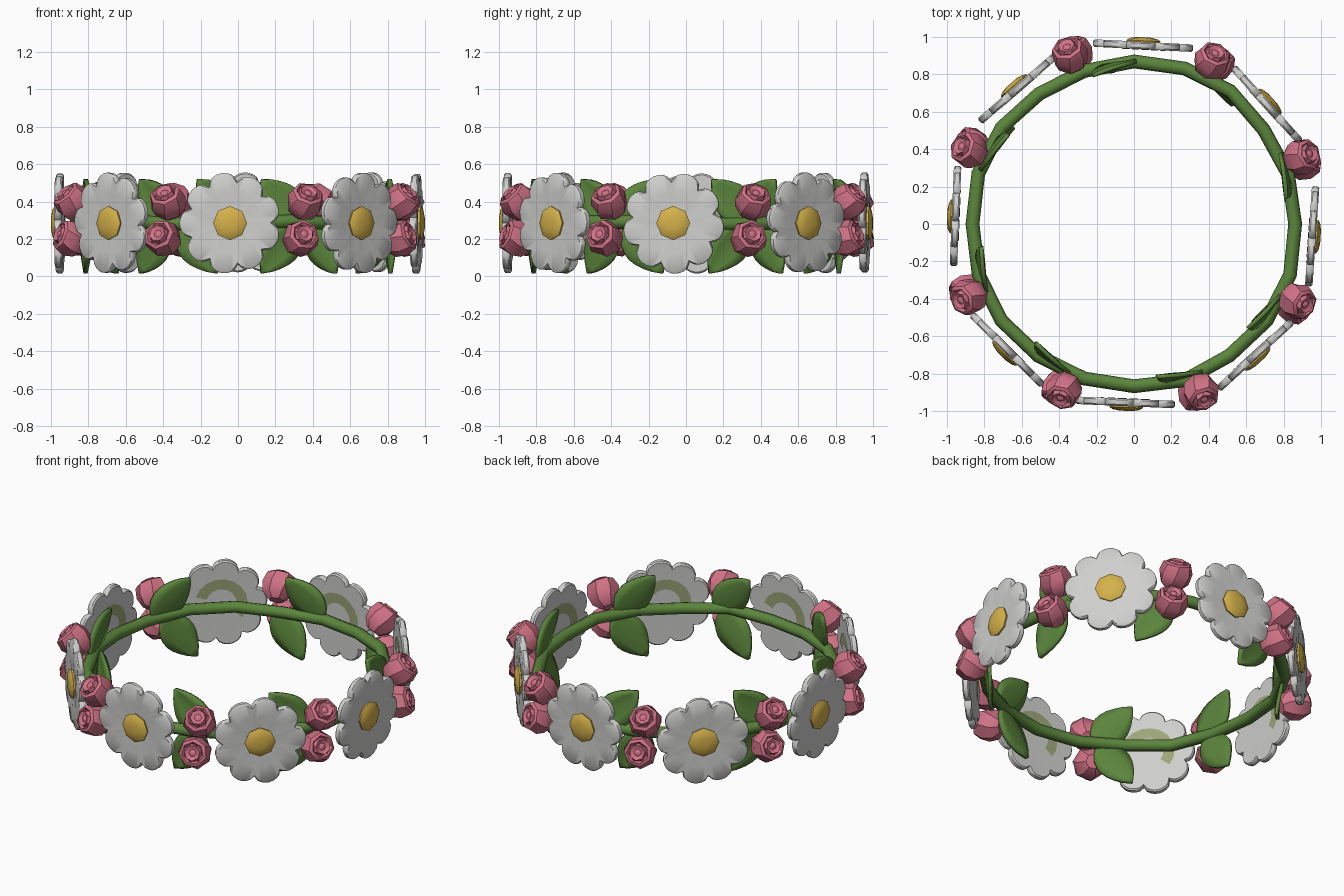
import bpy, bmesh, math, random
from math import sin, cos, pi, radians
from mathutils import Matrix, Vector

if "Cube" in bpy.data.objects:
    bpy.data.objects.remove(bpy.data.objects["Cube"])

random.seed(4)

def material(name, rgb):
    m = bpy.data.materials.new(name)
    m.diffuse_color = (*rgb, 1)
    m.use_nodes = True
    m.node_tree.nodes["Principled BSDF"].inputs["Base Color"].default_value = m.diffuse_color
    return m

WHITE = material("petal white", (0.62, 0.62, 0.61))
YELLOW = material("daisy yellow", (0.66, 0.44, 0.07))
PINK = material("rose pink", (0.64, 0.17, 0.24))
GREEN = material("leaf green", (0.105, 0.235, 0.045))
SAGE = material("sage patch", (0.33, 0.38, 0.19))
VZ = 0.282  # height of the vine

def make(name, rings, mat, closed=True, smooth=None, loop=False):
    """Skin a list of vertex rings into a mesh object."""
    bm = bmesh.new()
    vs = [[bm.verts.new(p) for p in r] for r in rings]
    n, m = len(vs), len(vs[0])
    for i in range(n if loop else n - 1):
        a, b = vs[i], vs[(i + 1) % n]
        for j in range(m if closed else m - 1):
            k = (j + 1) % m
            bm.faces.new((a[j], a[k], b[k], b[j]))
    if closed and not loop:
        bm.faces.new(vs[0][::-1])
        bm.faces.new(vs[-1])
    bmesh.ops.recalc_face_normals(bm, faces=bm.faces)
    me = bpy.data.meshes.new(name)
    bm.to_mesh(me)
    bm.free()
    me.materials.append(mat)
    ob = bpy.data.objects.new(name, me)
    bpy.context.collection.objects.link(ob)
    if smooth:
        bpy.context.view_layer.objects.active = ob
        bpy.ops.object.select_all(action='DESELECT')
        ob.select_set(True)
        bpy.ops.object.shade_smooth_by_angle(angle=radians(smooth))
    return ob

def frame(a, r, z):
    """Local x along the ring, local y up, local z outwards."""
    return Matrix(((-sin(a), 0, cos(a), r * cos(a)),
                   (cos(a), 0, sin(a), r * sin(a)),
                   (0, 1, 0, z), (0, 0, 0, 1)))

# vine ring, slightly irregular
rings = []
for i in range(20):
    a = 2 * pi * i / 20
    r = 0.868 + random.uniform(-0.012, 0.012)
    z = VZ + 0.005 + random.uniform(-0.01, 0.01)
    rings.append([((r + 0.037 * cos(t)) * cos(a), (r + 0.037 * cos(t)) * sin(a), z + 0.036 * sin(t))
                  for t in (2 * pi * k / 8 for k in range(8))])
make("vine", rings, GREEN, smooth=60, loop=True)

# daisies: scalloped disc, domed centre, thin patch on the back
def scallop(scale, z, phase):
    out = []
    for k in range(72):
        t = 2 * pi * k / 72
        lobe = abs(cos(4.5 * t)) ** 0.6
        r = scale * (0.225 + 0.046 * lobe)
        out.append((r * cos(t + phase), r * sin(t + phase), z))
    return out

def disc(r, z, n, twist=0.0):
    return [(r * cos(2 * pi * k / n + twist), r * sin(2 * pi * k / n + twist), z) for k in range(n)]

daisy_angles = [-92.5, -135, 177.6, 131, 87, 42, -4, -47.5]
for i, deg in enumerate(daisy_angles):
    m = frame(radians(deg), 0.955, VZ + 0.003)
    ph = random.uniform(0, 0.7)
    petals = make(f"daisy_petals_{i}", [scallop(0.5, -0.018, ph), scallop(0.97, -0.02, ph),
                  scallop(1, -0.012, ph), scallop(1, 0.012, ph), scallop(0.96, 0.02, ph),
                  scallop(0.6, 0.02, ph), scallop(0.3, 0.014, ph)], WHITE, smooth=40)
    petals.matrix_world = m
    centre = make(f"daisy_centre_{i}", [disc(0.085, 0.005, 8), disc(0.091, 0.026, 8),
                  disc(0.072, 0.038, 8), disc(0.035, 0.045, 8)], YELLOW, smooth=35)
    centre.matrix_world = m
    arc = [ph + k * pi / 9 for k in range(11)]
    patch = make(f"daisy_back_patch_{i}", [[(r * cos(t), r * sin(t), z) for t in arc]
                 for r, z in ((0.09, -0.0205), (0.155, -0.0225))], SAGE, closed=False)
    patch.matrix_world = m

# rose buds: twisted layers opening upwards and outwards
profile = [(0.045, -0.085, 0), (0.086, -0.045, 0), (0.1, 0.015, 0.15), (0.084, 0.07, 0.3),
           (0.066, 0.08, 0.4), (0.055, 0.066, 0.6), (0.046, 0.09, 0.9), (0.022, 0.078, 1.3),
           (0.006, 0.088, 1.5)]
rose_angles = [110, 63.7, 21, -26, -69, -113.7, -157, 155]
for i, deg in enumerate(rose_angles):
    for name, z, tilt, shift in (("upper", 0.392, 45, 0.8), ("lower", 0.2, 20, -0.8)):
        rose = make(f"rose_{name}_{i}", [disc(r, h, 7, t) for r, h, t in profile], PINK, smooth=35)
        rose.matrix_world = (frame(radians(deg + shift), 0.958, z)
                             @ Matrix.Rotation(-radians(tilt), 4, 'X')
                             @ Matrix.Rotation(random.uniform(0, 6), 4, 'Z'))

# leaves wrapped along the ring, leaning inwards towards the tip
def leaf(name, deg, side, tangential, run, rise):
    """side +1/-1 is up/down, tangential is +1/-1 along the ring."""
    a0 = radians(deg)
    d = Vector((tangential * run, side * rise))
    n = Vector((-d.y, d.x)).normalized()
    rows = []
    for k in range(9):
        s = k / 8
        w = 0.004 + 0.1 * sin(pi * s ** 0.85) ** 0.85
        row = []
        for u in (-1, -0.5, 0, 0.5, 1):
            p = d * s + n * (w * u)
            r = 0.875 - 0.05 * s - 0.012 * sin(pi * s) + 0.018 * abs(u) * sin(pi * s)
            a = a0 + p.x / 0.86
            z = min(max(VZ + p.y, 0.009), 0.54)
            row.append((r * cos(a), r * sin(a), z))
        rows.append(row)
    ob = make(name, rows, GREEN, closed=False, smooth=45)
    mod = ob.modifiers.new("thickness", 'SOLIDIFY')
    mod.thickness = 0.022
    mod.offset = 0

upper = [(90, 1), None, (25, -1), (-27, -1), (-66, -1), (-114, -1), (-156, -1), (160, -1)]
lower = [111, 64, 22, -26, -68, -116, -158, 155]
for i in range(8):
    if upper[i]:
        leaf(f"leaf_upper_{i}", upper[i][0], 1, upper[i][1], 0.23, 0.235)
    leaf(f"leaf_lower_{i}", lower[i], -1, -1, 0.2, 0.265)
